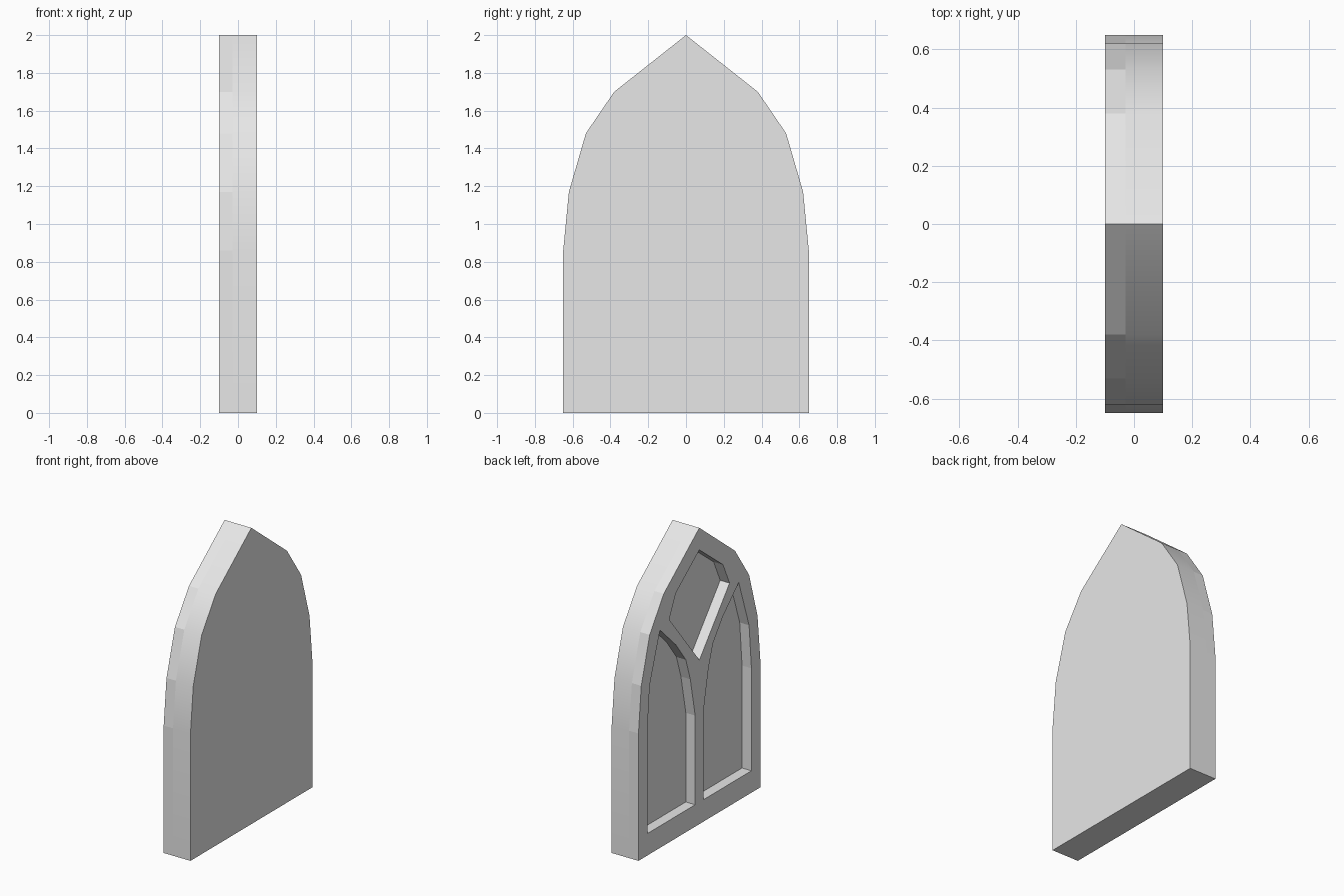
import bpy
import bmesh

cube = bpy.data.objects.get("Cube")
if cube:
    bpy.data.objects.remove(cube, do_unlink=True)

# One plain stone colour
stone = bpy.data.materials.new("grey stone")
stone.use_nodes = True
stone.diffuse_color = (0.8, 0.8, 0.8, 1)
stone.node_tree.nodes["Principled BSDF"].inputs["Base Color"].default_value = (0.8, 0.8, 0.8, 1)


def mirrored(half):
    """Close a half outline that starts and ends on, or beside, y = 0."""
    return half + [(-y, z) for y, z in reversed(half) if y > 0]


def panel(name, loops, x0, x1):
    """Fill (y, z) loops, inner loops being holes, and extrude from x0 to x1."""
    bm = bmesh.new()
    for loop in loops:
        verts = [bm.verts.new((x0, y, z)) for y, z in loop]
        for a, b in zip(verts, verts[1:] + verts[:1]):
            bm.edges.new((a, b))
    if len(loops) == 1:
        bm.faces.new(bm.verts)
    else:
        bmesh.ops.triangle_fill(bm, edges=bm.edges[:], use_beauty=True)
    ext = bmesh.ops.extrude_face_region(bm, geom=bm.faces[:], use_keep_orig=True)
    moved = [v for v in ext["geom"] if isinstance(v, bmesh.types.BMVert)]
    bmesh.ops.translate(bm, verts=moved, vec=(x1 - x0, 0, 0))
    bmesh.ops.recalc_face_normals(bm, faces=bm.faces[:])
    mesh = bpy.data.meshes.new(name)
    bm.to_mesh(mesh)
    bm.free()
    mesh.materials.append(stone)
    obj = bpy.data.objects.new(name, mesh)
    bpy.context.collection.objects.link(obj)
    return obj


# Pointed arch outline
arch = mirrored([(0.65, 0), (0.65, 0.86), (0.62, 1.17),
                 (0.53, 1.48), (0.38, 1.70), (0, 2)])

# Two lancet openings and the kite-shaped opening between their heads
lancet = [(0.555, 0.148), (0.555, 0.84), (0.53, 1.14), (0.42, 1.47),
          (0.25, 1.305), (0.145, 1.165), (0.097, 1.015), (0.045, 0.75), (0.045, 0.148)]
lancet_mirror = [(-y, z) for y, z in lancet]
kite = mirrored([(0, 1.107), (0.322, 1.504), (0.252, 1.655), (0, 1.851)])

# Solid backing slab with softened edge shading
slab = panel("backing_slab", [arch], -0.03, 0.1)
bpy.ops.object.select_all(action="DESELECT")
slab.select_set(True)
bpy.context.view_layer.objects.active = slab
bpy.ops.object.shade_smooth_by_angle()

# Flat-shaded tracery frame on the slab
panel("tracery_frame", [arch, lancet, lancet_mirror, kite], -0.1, -0.03)
